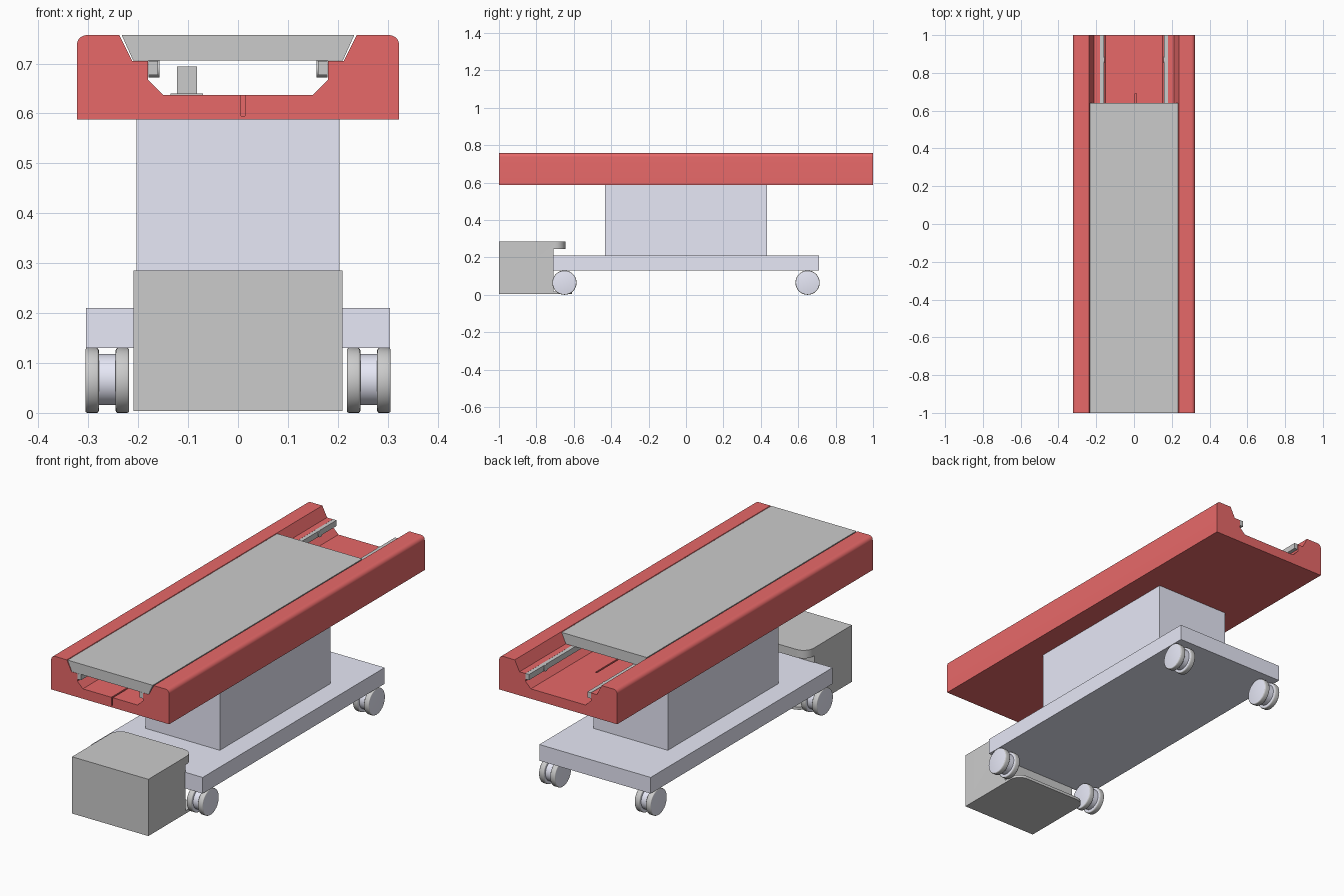
import bpy, bmesh, math
from mathutils import Matrix

if "Cube" in bpy.data.objects:
    bpy.data.objects.remove(bpy.data.objects["Cube"])


def material(name, rgb):
    m = bpy.data.materials.new(name)
    m.diffuse_color = (*rgb, 1)
    m.use_nodes = True
    m.node_tree.nodes["Principled BSDF"].inputs["Base Color"].default_value = m.diffuse_color
    return m


RED = material("red_shell", (0.8, 0.14, 0.14))
PALE = material("pale_metal", (0.8, 0.81, 0.93))
GREY = material("grey", (0.56, 0.56, 0.56))


def finish(name, bm, mats=(), smooth=False):
    bmesh.ops.recalc_face_normals(bm, faces=bm.faces)
    me = bpy.data.meshes.new(name)
    bm.to_mesh(me)
    bm.free()
    for m in mats:
        me.materials.append(m)
    ob = bpy.data.objects.new(name, me)
    bpy.context.collection.objects.link(ob)
    bpy.context.view_layer.objects.active = ob
    if smooth:
        bpy.ops.object.select_all(action='DESELECT')
        ob.select_set(True)
        bpy.ops.object.shade_smooth_by_angle(angle=math.radians(35))
    return ob


def prism(points, a, b):
    """Extrude 3D points made by a section function from a to b."""
    bm = bmesh.new()
    lo = [bm.verts.new(p(a)) for p in points]
    hi = [bm.verts.new(p(b)) for p in points]
    bm.faces.new(lo)
    bm.faces.new(hi)
    n = len(lo)
    for i in range(n):
        bm.faces.new((lo[i], lo[(i + 1) % n], hi[(i + 1) % n], hi[i]))
    return bm


def along_y(pts, a, b):
    return prism([lambda t, x=x, z=z: (x, t, z) for x, z in pts], a, b)


def along_x(pts, a, b):
    return prism([lambda t, y=y, z=z: (t, y, z) for y, z in pts], a, b)


def mirrored(half):
    return half + [(-x, z) for x, z in reversed(half)]


def box(name, x0, x1, y0, y1, z0, z1, mats=()):
    pts = [(x0, z0), (x1, z0), (x1, z1), (x0, z1)]
    return finish(name, along_y(pts, y0, y1), mats)


def disc(name, x0, x1, y, z, r, mats=(), bevel=0, seg=40):
    """Cylinder along x; the last material goes on its flat ends."""
    bm = bmesh.new()
    mat = Matrix.Translation(((x0 + x1) / 2, y, z)) @ Matrix.Rotation(math.pi / 2, 4, 'Y')
    bmesh.ops.create_cone(bm, cap_ends=True, segments=seg, radius1=r, radius2=r,
                          depth=abs(x1 - x0), matrix=mat)
    if bevel:
        rims = [e for e in bm.edges if any(len(f.verts) > 4 for f in e.link_faces)]
        bmesh.ops.bevel(bm, geom=rims, offset=bevel, segments=3, profile=0.5,
                        affect='EDGES')
    for f in bm.faces:
        f.material_index = max(0, len(mats) - 1) if len(f.verts) > 4 else 0
    return finish(name, bm, mats, True)


# Red channel shell with rounded outer shoulders
r = 0.02
arc = [(0.303 + r * math.cos(t), 0.737 + r * math.sin(t))
       for t in (i * math.pi / 16 for i in range(9))]
half = [(0.323, 0.588)] + arc + [(0.238, 0.757), (0.212, 0.705), (0.18, 0.705),
                                 (0.18, 0.667), (0.15, 0.637)]
shell = finish("channel_shell", along_y(mirrored(half), -1, 1), [RED], True)

# Guide slot in the channel floor
cutter = box("slot_cutter", 0.006, 0.014, -1.1, 0.69, 0.595, 0.66)
cutter.hide_render = True
cut = shell.modifiers.new("slot", 'BOOLEAN')
cut.operation, cut.solver, cut.object = 'DIFFERENCE', 'EXACT', cutter
bpy.context.view_layer.objects.active = shell
bpy.ops.object.modifier_apply(modifier="slot")
bpy.data.objects.remove(cutter)

# Sliding table top
finish("table_top", along_y(mirrored([(0.233, 0.757), (0.21, 0.706)]), -1, 0.64))

# Slide rails with rollers
for s, side in ((-1, "left"), (1, "right")):
    a, b = sorted((s * 0.16, s * 0.179))
    box(f"rail_{side}", a, b, -1, 1, 0.677, 0.7055)
    for i, y in enumerate((-0.87, 0, 0.87)):
        disc(f"roller_{side}_{i}", s * 0.157, s * 0.1795, y, 0.689, 0.0168, seg=20)

# Drive block on the channel floor
box("drive_flange", -0.135, -0.07, 0.2, 0.32, 0.637, 0.640)
box("drive_block", -0.122, -0.082, 0.21, 0.31, 0.640, 0.694)

# Column and base
box("column", -0.203, 0.203, -0.432, 0.432, 0.21, 0.588, [PALE])
box("base", -0.305, 0.305, -0.712, 0.712, 0.13, 0.21, [PALE])

# Twin-disc castors
for s, side in ((-1, "left"), (1, "right")):
    for y, end in ((-0.65, "front"), (0.65, "back")):
        n = f"{end}_{side}"
        disc(f"castor_inner_{n}", s * 0.218, s * 0.245, y, 0.065, 0.065, [GREY, PALE], 0.004)
        disc(f"castor_outer_{n}", s * 0.279, s * 0.306, y, 0.065, 0.065, [GREY, PALE], 0.004)
        disc(f"castor_hub_{n}", s * 0.245, s * 0.279, y, 0.067, 0.051, [PALE])

# Front cabinet, C-shaped around the base, with rounded lip corners
side_view = [(-1, 0.004), (-0.61, 0.004), (-0.61, 0.018), (-0.708, 0.018),
             (-0.708, 0.245), (-0.645, 0.245), (-0.645, 0.285), (-1, 0.285)]
bm = along_x(side_view, -0.209, 0.209)
corners = [e for e in bm.edges
           if abs(e.verts[0].co.z - e.verts[1].co.z) > 0.01
           and all(v.co.y > -0.66 for v in e.verts)]
bmesh.ops.bevel(bm, geom=corners, offset=0.055, segments=8, profile=0.5, affect='EDGES')
finish("front_cabinet", bm, [], True)
